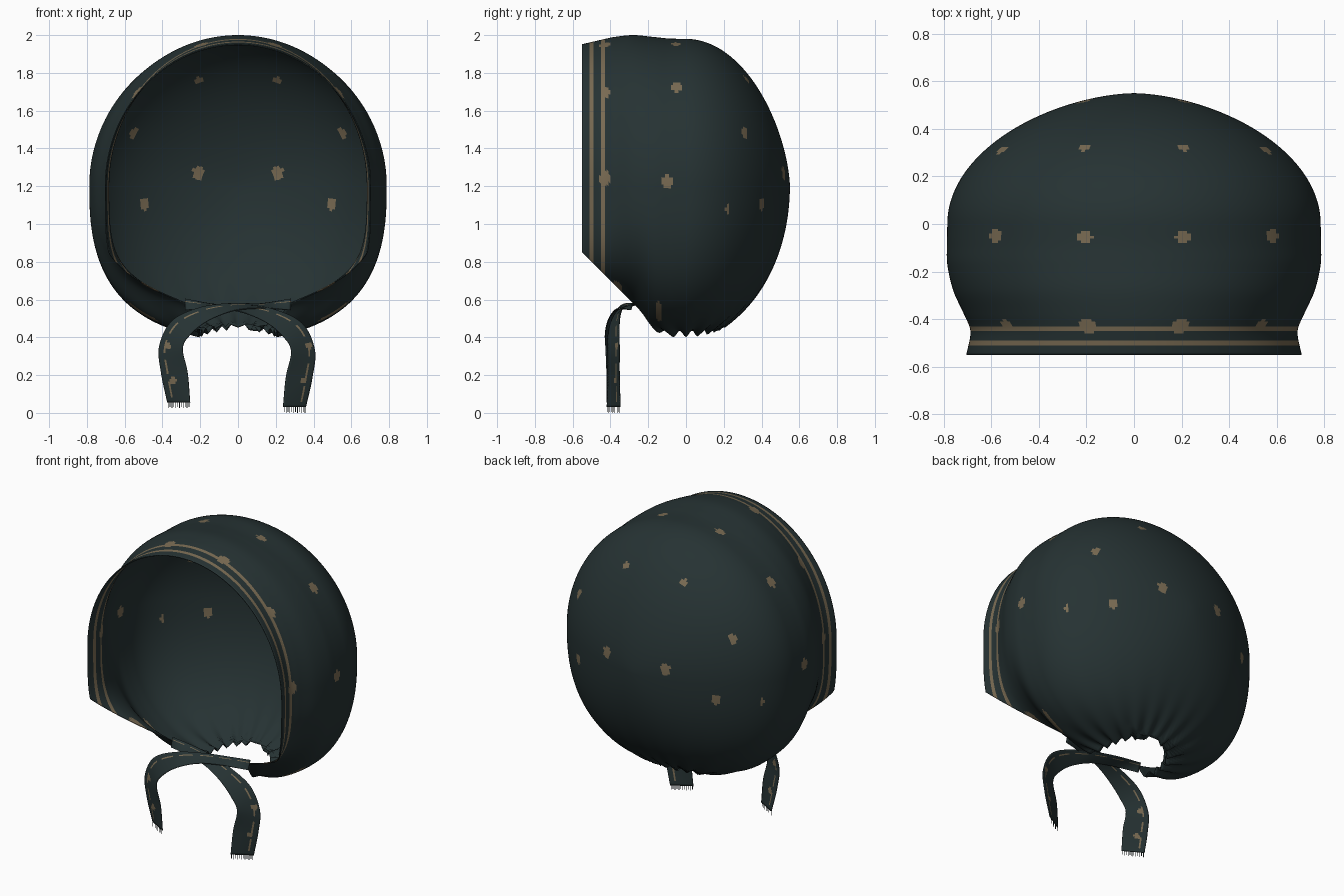
import bpy, bmesh, math
from mathutils import Vector

if "Cube" in bpy.data.objects:
    bpy.data.objects.remove(bpy.data.objects["Cube"])


def material(name, rgb):
    m = bpy.data.materials.new(name)
    m.diffuse_color = (*rgb, 1)
    m.use_nodes = True
    m.node_tree.nodes["Principled BSDF"].inputs["Base Color"].default_value = m.diffuse_color
    return m


CLOTH = material("dark teal cloth", (0.019, 0.032, 0.033))
TAN = material("tan print", (0.19, 0.145, 0.085))


def smooth(xs, vs, x):
    """Cubic interpolation of numbers or vectors through a few keys."""
    n = len(xs)
    x = min(max(x, xs[0]), xs[-1])
    k = max(i for i in range(n - 1) if xs[i] <= x)

    def slope(i):
        a, b = max(i - 1, 0), min(i + 1, n - 1)
        return (vs[b] - vs[a]) / (xs[b] - xs[a])
    h = xs[k + 1] - xs[k]
    t = (x - xs[k]) / h
    return (vs[k] * (2*t**3 - 3*t**2 + 1) + slope(k) * (h * (t**3 - 2*t**2 + t))
            + vs[k + 1] * (3*t**2 - 2*t**3) + slope(k + 1) * (h * (t**3 - t**2)))


def sheet(name, rows, is_tan, thickness):
    """Cloth from a grid of points, printed by a rule, with a little thickness."""
    bm = bmesh.new()
    grid = [[bm.verts.new(p) for p in row] for row in rows]
    for i in range(len(grid) - 1):
        for j in range(len(grid[0]) - 1):
            f = bm.faces.new((grid[i][j], grid[i + 1][j], grid[i + 1][j + 1], grid[i][j + 1]))
            f.smooth = True
            f.material_index = int(is_tan(i, j, f.calc_center_median()))
    bmesh.ops.remove_doubles(bm, verts=bm.verts, dist=0.0004)
    bmesh.ops.recalc_face_normals(bm, faces=bm.faces)
    me = bpy.data.meshes.new(name)
    bm.to_mesh(me)
    bm.free()
    me.materials.append(CLOTH)
    me.materials.append(TAN)
    ob = bpy.data.objects.new(name, me)
    bpy.context.collection.objects.link(ob)
    mod = ob.modifiers.new("thickness", 'SOLIDIFY')
    mod.thickness = thickness
    mod.offset = -1
    return ob


# ---- bonnet shell: cross-sections from the face rim to the back of the head
KEY = [-0.55, -0.45, -0.38, -0.28, -0.17, -0.09, 0.0]
WIDTH = [0.705, 0.688, 0.715, 0.76, 0.785, 0.787, 0.785]
TOP = [0.752, 0.775, 0.79, 0.80, 0.79, 0.782, 0.78]
BOTTOM = [0.62, 0.61, 0.61, 0.64, 0.76, 0.79, 0.79]
POWER = [4.0, 3.3, 2.8, 2.6, 2.6, 2.6, 2.6]
HOLE_Y = [-0.28, -0.2, 0.0, 0.12, 0.2]
HOLE_X = [0.28, 0.22, 0.2, 0.15, 0.0]
MID = 1.2
COLS = 120


def section(y):
    if y <= 0:
        return [smooth(KEY, v, y) for v in (WIDTH, TOP, BOTTOM, POWER)]
    c = max(math.sqrt(max(1 - (y / 0.55)**2, 0)), 1e-5)
    return [0.785 * c**1.17, 0.78 * c**1.25, 0.79 * c, 2.6 - 0.4 * y / 0.55]


def outline(sec, q):
    w, top, bottom, n = sec
    d, n = (top, 2) if q > 0 else (bottom, n)
    r = (abs(math.cos(q) / w)**n + abs(math.sin(q) / d)**n)**(-1 / n)
    return r * math.cos(q), r * math.sin(q)


def lowest_angle(y, sec):
    """Angle at which a section is cut by the cheek edge or the neck hole."""
    if y >= 0.2:
        return -math.pi / 2
    lo, hi = -math.pi / 2, 0
    for _ in range(30):
        q = (lo + hi) / 2
        x, z = outline(sec, q)
        if y < -0.28:
            inside = z + MID > 0.85 - (y + 0.55)
        else:
            inside = x > smooth(HOLE_Y, HOLE_X, y)
        lo, hi = (lo, q) if inside else (q, hi)
    return hi


def shell_row(y):
    sec = section(y)
    q0 = lowest_angle(y, sec)
    half = []
    for j in range(COLS + 1):
        x, z = outline(sec, q0 + (math.pi / 2 - q0) * j / COLS)
        # gathers around the neck
        d = math.sqrt(x * x + y * y + (z + 0.78)**2)
        amp = 0.024 * math.exp(-max(d - 0.2, 0) / 0.13) if z < -0.2 else 0
        amp *= min(max((y + 0.32) / 0.1, 0), 1)
        k = 1 + amp * math.cos(20 * math.atan2(y, x + 1e-6))
        half.append(Vector((x * k, y, MID + z * k)))
    half[-1].x = 0
    return half + [Vector((-p.x, p.y, p.z)) for p in reversed(half[:-1])]


# printed dots on one side: position, then half sizes
DOTS = [((0.21, 0.54, 1.27), (0.032, 0.2, 0.038)), ((0.215, 0.335, 1.775), (0.03, 0.03, 0.03)),
        ((0.57, 0.315, 1.49), (0.04, 0.02, 0.035)), ((0.50, 0.40, 1.105), (0.025, 0.05, 0.035)),
        ((0.59, -0.05, 1.73), (0.035, 0.029, 0.035)), ((0.205, -0.055, 1.96), (0.03, 0.029, 0.05)),
        ((0.785, -0.10, 1.225), (0.1, 0.028, 0.034)), ((0.70, 0.22, 1.08), (0.06, 0.013, 0.025)),
        ((0.195, -0.43, 1.95), (0.04, 0.03, 0.06)), ((0.56, -0.43, 1.71), (0.045, 0.03, 0.045)),
        ((0.70, -0.43, 1.24), (0.06, 0.03, 0.045)), ((0.45, -0.37, 0.66), (0.13, 0.03, 0.05)),
        ((0.52, -0.145, 0.53), (0.12, 0.018, 0.07))]


def shell_print(i, j, c):
    if i in (4, 5, 10, 11):                       # two stripes along the rim
        return True
    return any(((abs(c.x) - p[0]) / s[0])**2 + ((c.y - p[1]) / s[1])**2
               + ((c.z - p[2]) / s[2])**2 < 1 for p, s in DOTS)


ys = [-0.55 + 0.01 * i for i in range(55)]
ys += [0.55 * math.sin(math.pi / 2 * i / 70) for i in range(71)]
sheet("bonnet_shell", [shell_row(y) for y in ys], shell_print, 0.006)

# ---- chin ties: centre line and half-width vector pointing to the outer edge
TIE = [((-0.28, -0.285, 0.575), (0.0, 0.01, 0.03)), ((-0.12, -0.30, 0.565), (0.0, 0.04, 0.012)),
       ((0.02, -0.335, 0.555), (0.0, 0.035, 0.02)), ((0.17, -0.37, 0.515), (0.02, 0.03, 0.035)),
       ((0.29, -0.385, 0.44), (0.05, 0.03, 0.035)), ((0.345, -0.385, 0.33), (0.062, 0.03, 0.005)),
       ((0.325, -0.385, 0.19), (0.07, 0.03, 0.0)), ((0.30, -0.385, 0.03), (0.06, 0.035, 0.0))]
ROWS, WIDE = 80, 14


def tie(name, side, lift, shift):
    ts = list(range(len(TIE)))
    mids = [Vector(p) for p, _ in TIE]
    outs = [Vector(o) for _, o in TIE]
    rows = []
    for i in range(ROWS + 1):
        t = (len(TIE) - 1) * i / ROWS
        m, o = smooth(ts, mids, t), smooth(ts, outs, t)
        f = i / ROWS
        m += Vector((0.015 * f * (lift > 0), shift * math.sin(math.pi * f), lift * f))
        row = [m + o * (2 * j / WIDE - 1) for j in range(WIDE + 1)]
        rows.append([Vector((p.x * side, p.y, p.z)) for p in row])

    def tie_print(i, j, c):
        dots = ((0.375, 0.355), (0.345, 0.17))
        dashed = j == WIDE - 4 and i % 9 < 6
        return dashed or any(math.hypot(abs(c.x) - a, c.z - b) < 0.018 for a, b in dots)
    sheet(name, rows, tie_print, 0.005)
    # frayed threads at the cut end
    bm = bmesh.new()
    a, b = rows[-1][0], rows[-1][-1]
    step = (b - a) / 12
    for k in range(12):
        p = a + step * (k + 0.3)
        drop = Vector((0, 0, -0.03 if k % 2 else -0.024))
        q = p + step * 0.35
        bm.faces.new([bm.verts.new(v) for v in (p, q, q + drop, p + drop)])
    me = bpy.data.meshes.new(name + "_fringe")
    bm.to_mesh(me)
    bm.free()
    me.materials.append(CLOTH)
    bpy.context.collection.objects.link(bpy.data.objects.new(name + "_fringe", me))


tie("right_tie", 1, 0.0, 0.0)
tie("left_tie", -1, 0.025, -0.015)
